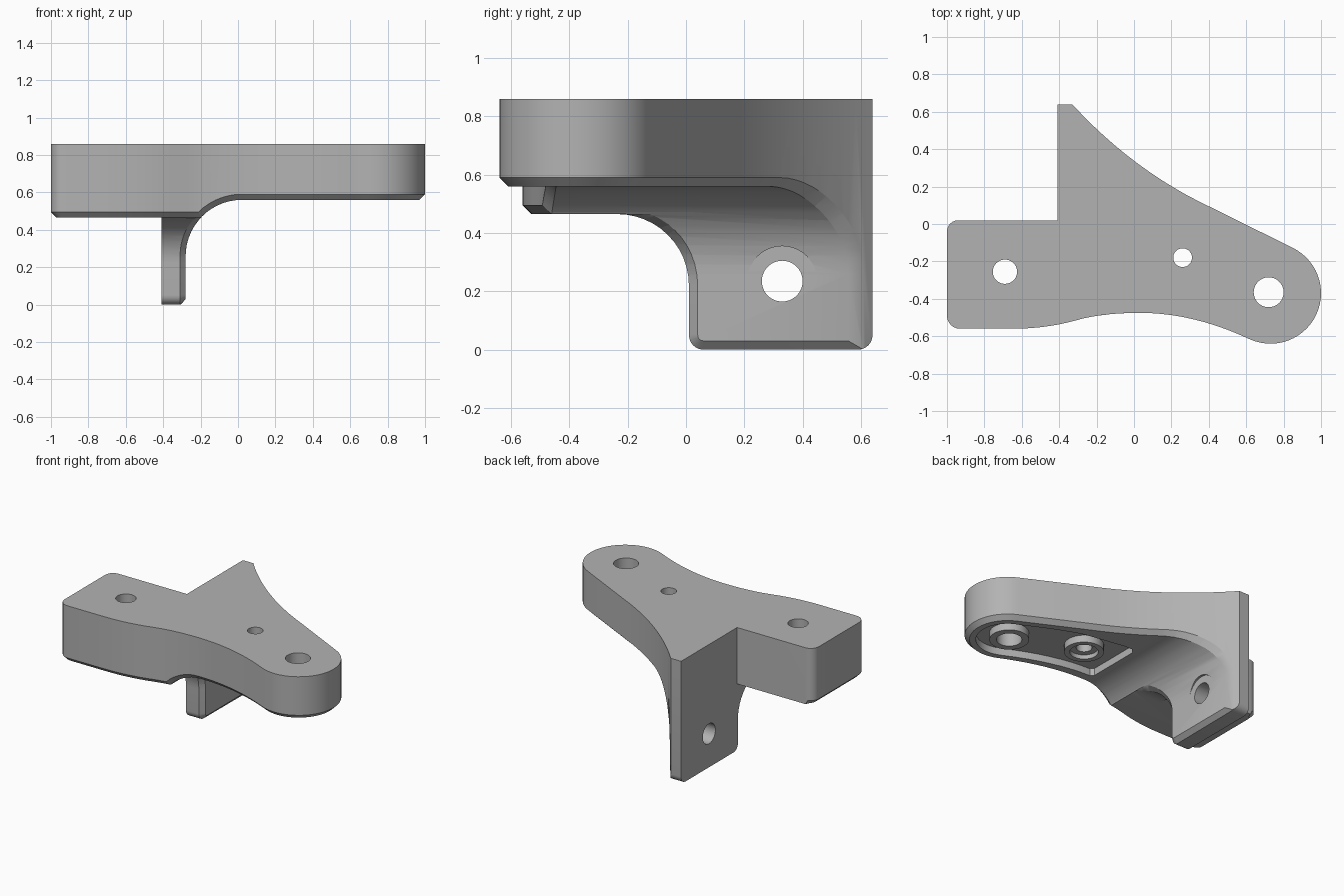
import bpy, bmesh, math
from mathutils import Vector

cube = bpy.data.objects.get("Cube")
if cube:
    bpy.data.objects.remove(cube, do_unlink=True)

TOP, FLOOR, ARM_FLOOR = 0.86, 0.56, 0.465
TAB_IN, TAB_OUT, TAB_FRONT = -0.28, -0.41, 0.01
CHAMFER = 0.03


# ---------- helpers ----------
def arc(cx, cy, r, a0, a1, n):
    return [(cx + r * math.cos(math.radians(a0 + (a1 - a0) * i / n)),
             cy + r * math.sin(math.radians(a0 + (a1 - a0) * i / n))) for i in range(n + 1)]


def bez(a, b, c, n):
    out = []
    for i in range(n + 1):
        t = i / n
        out.append(tuple((1 - t) ** 2 * p + 2 * t * (1 - t) * q + t * t * r
                         for p, q, r in zip(a, b, c)))
    return out


def prism(name, pts, axis, lo, hi):
    """Extrude a closed 2D profile along an axis."""
    place = {"x": lambda u, v, w: (w, u, v),
             "y": lambda u, v, w: (u, w, v),
             "z": lambda u, v, w: (u, v, w)}[axis]
    clean = []
    for p in pts:
        p = (round(p[0], 5), round(p[1], 5))
        if not clean or (Vector(p) - Vector(clean[-1])).length > 0.001:
            clean.append(p)
    bm = bmesh.new()
    ends = [[bm.verts.new(place(u, v, w)) for u, v in clean] for w in (lo, hi)]
    bm.faces.new(ends[0])
    bm.faces.new(ends[1])
    n = len(clean)
    for i in range(n):
        j = (i + 1) % n
        bm.faces.new((ends[0][i], ends[0][j], ends[1][j], ends[1][i]))
    bmesh.ops.recalc_face_normals(bm, faces=bm.faces)
    mesh = bpy.data.meshes.new(name)
    bm.to_mesh(mesh)
    bm.free()
    ob = bpy.data.objects.new(name, mesh)
    bpy.context.scene.collection.objects.link(ob)
    return ob


def cylinder(name, axis, u, v, r, lo, hi, n=40):
    return prism(name, arc(u, v, r, 0, 360, n)[:-1], axis, lo, hi)


def combine(ob, tool, op="DIFFERENCE"):
    mod = ob.modifiers.new("cut", "BOOLEAN")
    mod.operation, mod.solver, mod.object = op, "EXACT", tool
    dg = bpy.context.evaluated_depsgraph_get()
    mesh = bpy.data.meshes.new_from_object(ob.evaluated_get(dg))
    ob.modifiers.clear()
    ob.data = mesh
    bpy.data.objects.remove(tool, do_unlink=True)


# ---------- plan outline of the bracket ----------
outline = [(TAB_OUT, 0.02), (TAB_OUT, 0.64)]
outline += bez((-0.33, 0.64), (0, 0.28), (0.42, 0.085), 12)
outline += arc(0.73, -0.37, 0.27, 65, -114, 28)
outline += bez((0.62, -0.617), (0.32, -0.475), (0.03, -0.475), 10)
outline += bez((0.03, -0.475), (-0.17, -0.475), (-0.31, -0.515), 7)
outline += bez((-0.31, -0.515), (-0.47, -0.56), (-0.65, -0.56), 7)
outline += arc(-0.93, -0.49, 0.07, 270, 180, 6)
outline += arc(-0.94, -0.04, 0.06, 180, 90, 6)
body = prism("mounting_bracket", outline, "z", 0, TOP)

# side profile: arm underside curving down into the tab
side = [(-0.8, 1.0), (-0.8, ARM_FLOOR)]
side += arc(-0.235, 0.22, 0.245, 90, 0, 12)
side += arc(0.06, 0.05, 0.05, 180, 270, 6)
side += [(0.8, 0), (0.8, 1.0)]
combine(body, prism("side_profile", side, "x", -1.2, 1.2), "INTERSECT")

# front profile: wide arm underside with a large fillet to the tab
under = [(TAB_IN, -0.2)] + arc(0.02, 0.26, 0.3, 180, 90, 14) + [(1.2, FLOOR), (1.2, -0.2)]
combine(body, prism("under_cut", under, "y", -0.9, 0.9))

# clear below the narrow arm, behind the tab
clear = [(-1.2, -0.2), (TAB_OUT, -0.2), (TAB_OUT, ARM_FLOOR), (-1.2, ARM_FLOOR)]
combine(body, prism("arm_clearance", clear, "y", -0.9, 0.3))


# ---------- chamfer around the lower rim ----------
def is_under(f):
    c = f.calc_center_median()
    if f.normal.x > 0.99 and abs(c.x - TAB_IN) < 0.01:
        return True
    return f.normal.z < -0.03 and abs(f.normal.y) < 0.02 and c.z > 0.2


def bounds(bm):
    return [fn(v.co[i] for v in bm.verts) for i in range(3) for fn in (min, max)]


bm = bmesh.new()
bm.from_mesh(body.data)
bmesh.ops.remove_doubles(bm, verts=bm.verts, dist=0.0005)
bmesh.ops.dissolve_limit(bm, angle_limit=math.radians(0.2), verts=bm.verts, edges=bm.edges)
bm.normal_update()
rim = []
for e in bm.edges:
    if len(e.link_faces) != 2 or not e.is_convex:
        continue
    mid = (e.verts[0].co + e.verts[1].co) / 2
    a, b = e.link_faces
    back_of_arm = mid.x < TAB_OUT + 0.005 and mid.y > 0.015
    if (is_under(a) != is_under(b) and not back_of_arm
            and e.calc_face_angle() > math.radians(35)):
        rim.append(e)
old_volume, old_box = bm.calc_volume(), bounds(bm)
bmesh.ops.bevel(bm, geom=rim, offset=CHAMFER, offset_type="OFFSET", segments=1,
                profile=0.5, affect="EDGES", clamp_overlap=False)
ratio = bm.calc_volume() / old_volume
box_ok = all(abs(p - q) < 0.01 for p, q in zip(old_box, bounds(bm)))
if 0.95 < ratio < 1.001 and box_ok and all(e.is_manifold for e in bm.edges):
    bm.to_mesh(body.data)
bm.free()

# rounded lower back corner of the tab
corner = [(0.59, -0.1)] + arc(0.59, 0.05, 0.05, 270, 360, 6) + [(0.7, 0.05), (0.7, -0.1)]
combine(body, prism("tab_corner", corner, "x", -0.6, 0.0))

# ---------- pocket under the wide arm, leaving bosses around the holes ----------
pocket = [(0.02, 0.01), (0.05, 0.04), (0.1, 0.04)]
pocket += bez((0.4, -0.01), (0.58, -0.07), (0.78, -0.175), 6)
pocket += arc(0.73, -0.37, 0.2, 65, -114, 20)
pocket += bez((0.64, -0.55), (0.32, -0.39), (0.04, -0.385), 8)
pocket += [(0.02, -0.365)]
recess = prism("pocket", pocket, "z", 0.45, 0.61)
for x, y in ((0.72, -0.365), (0.26, -0.18)):
    combine(recess, cylinder("boss", "z", x, y, 0.125, 0.3, 0.8))
combine(body, recess)
combine(body, cylinder("counterbore", "z", 0.26, -0.18, 0.09, 0.45, 0.59))

# ---------- through holes and the spot face on the tab ----------
for x, y, r in ((0.72, -0.365, 0.08), (0.26, -0.18, 0.05), (-0.69, -0.255, 0.065)):
    combine(body, cylinder("hole", "z", x, y, r, 0.2, 1.0))
combine(body, cylinder("spot_face", "x", 0.33, 0.235, 0.12, TAB_IN + 0.0005, 0.3))
combine(body, cylinder("tab_hole", "x", 0.33, 0.235, 0.07, -0.6, 0.3))

# ---------- material and shading ----------
grey = bpy.data.materials.new("plain grey")
grey.use_nodes = True
colour = (0.45, 0.45, 0.45, 1)
grey.diffuse_color = colour
for node in grey.node_tree.nodes:
    if node.type == "BSDF_PRINCIPLED":
        node.inputs["Base Color"].default_value = colour
body.data.materials.clear()
body.data.materials.append(grey)
for poly in body.data.polygons:
    poly.material_index = 0

bpy.ops.object.select_all(action="DESELECT")
body.select_set(True)
bpy.context.view_layer.objects.active = body
bpy.ops.object.shade_smooth_by_angle(angle=math.radians(25))
